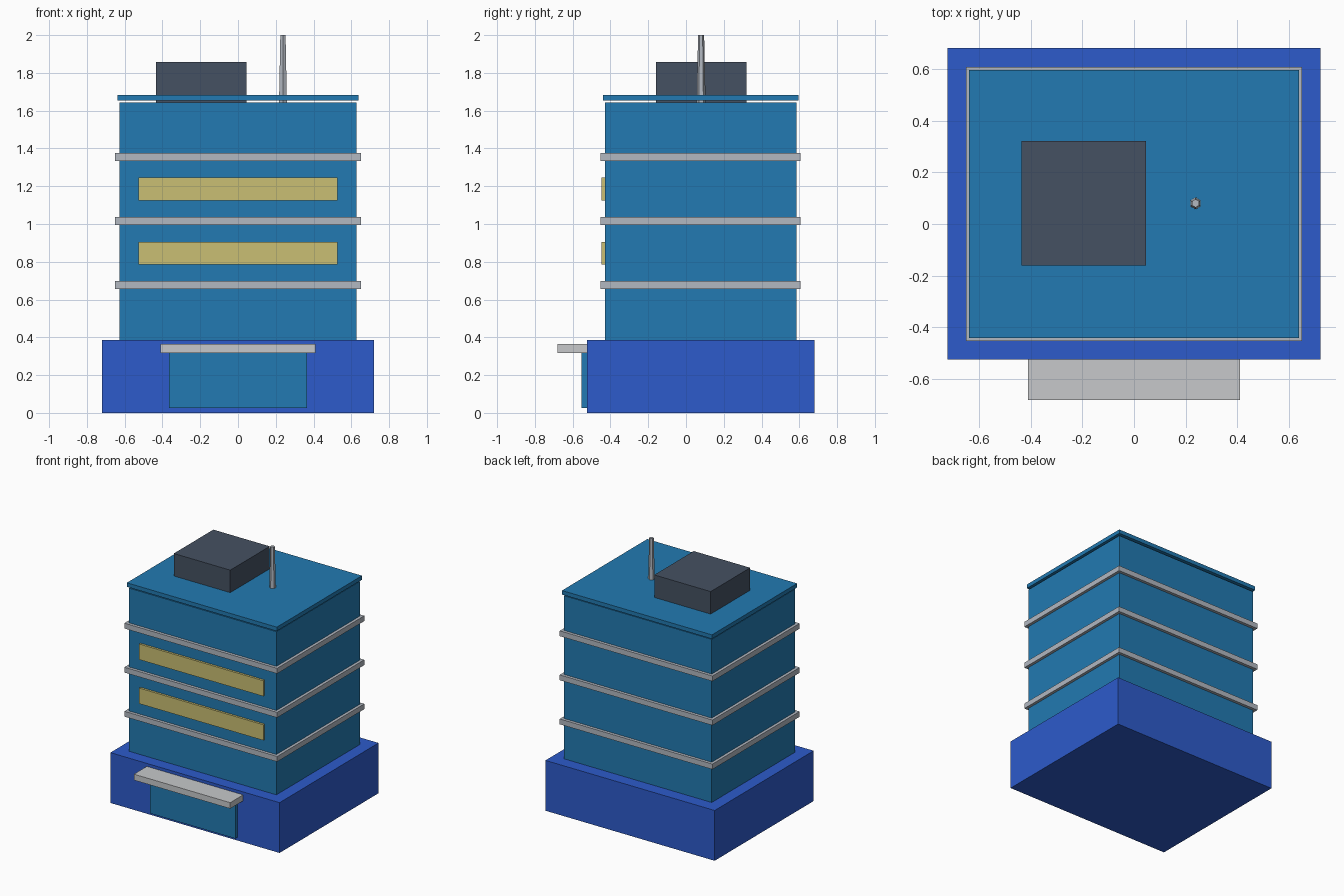
import bpy

cube = bpy.data.objects.get("Cube")
if cube:
    bpy.data.objects.remove(cube, do_unlink=True)


def material(name, rgb):
    """Flat material from 8-bit display colour, stored as linear values."""
    linear = [((c / 255 + 0.055) / 1.055) ** 2.4 for c in rgb] + [1]
    mat = bpy.data.materials.new(name)
    mat.use_nodes = True
    mat.diffuse_color = linear
    mat.node_tree.nodes["Principled BSDF"].inputs["Base Color"].default_value = linear
    return mat


def box(name, mat, x, y, z):
    """Box spanning the given (min, max) range on each axis."""
    spans = (x, y, z)
    bpy.ops.mesh.primitive_cube_add(size=1, location=[(a + b) / 2 for a, b in spans])
    obj = bpy.context.object
    obj.name = name
    obj.scale = [b - a for a, b in spans]
    bpy.ops.object.transform_apply(location=False, rotation=False, scale=True)
    obj.data.materials.append(mat)
    return obj


wall_blue = material("wall blue", (34, 122, 178))
base_blue = material("base blue", (45, 91, 203))
metal = material("pale metal", (178, 184, 193))
concrete = material("light concrete", (199, 201, 203))
glass = material("warm window", (202, 191, 115))
dark = material("dark slate", (69, 81, 98))

# Podium with entrance and canopy
box("podium", base_blue, (-0.72, 0.72), (-0.523, 0.68), (0, 0.387))
box("entrance", wall_blue, (-0.364, 0.364), (-0.553, -0.50), (0.027, 0.33))
box("canopy", concrete, (-0.41, 0.41), (-0.68, -0.50), (0.318, 0.364))

# Tower and the roof slab, raised by a narrow shadow gap
box("tower", wall_blue, (-0.628, 0.628), (-0.43, 0.584), (0.387, 1.642))
box("roof_slab", wall_blue, (-0.638, 0.638), (-0.44, 0.596), (1.653, 1.684))

# Ledges around each storey
for i in range(3):
    z = 0.656 + 0.339 * i
    box(f"ledge_{i + 1}", metal, (-0.65, 0.65), (-0.453, 0.607), (z, z + 0.041))

# Window strips on the front
for i in range(2):
    z = 0.786 + 0.339 * i
    box(f"window_strip_{i + 1}", glass, (-0.528, 0.528), (-0.447, -0.42), (z, z + 0.12))

# Rooftop plant room and tapered mast
box("plant_room", dark, (-0.434, 0.046), (-0.16, 0.32), (1.642, 1.857))
bpy.ops.mesh.primitive_cone_add(vertices=6, radius1=0.024, radius2=0.016, depth=0.36,
                                location=(0.238, 0.08, 1.82))
mast = bpy.context.object
mast.name = "mast"
mast.data.materials.append(metal)
